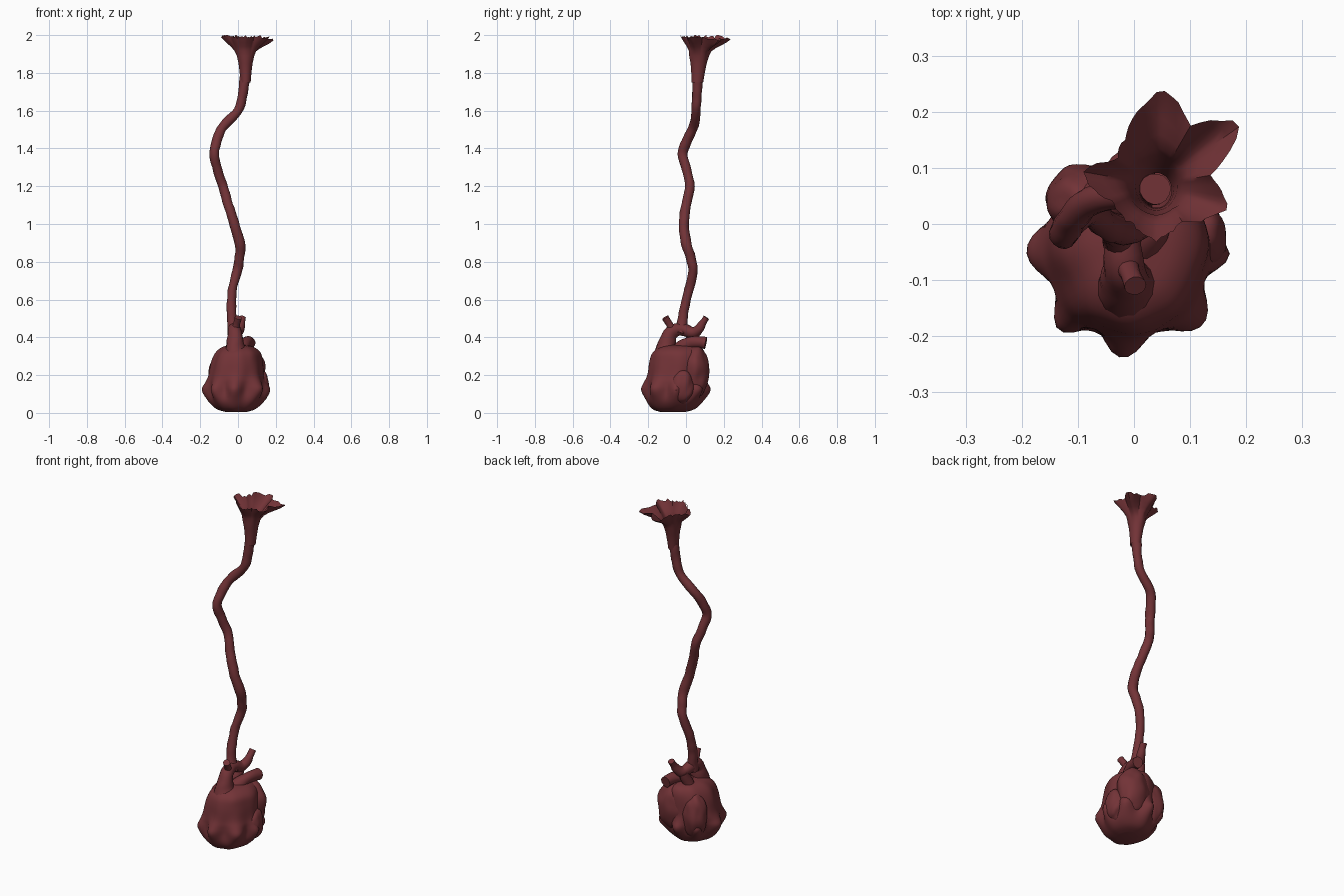
import bpy, bmesh, math, random
from mathutils import Vector, noise

if "Cube" in bpy.data.objects:
    bpy.data.objects.remove(bpy.data.objects["Cube"])

random.seed(4)
mat = bpy.data.materials.new("dark_red_flesh")
mat.diffuse_color = (0.17, 0.033, 0.038, 1)
mat.use_nodes = True
mat.node_tree.nodes["Principled BSDF"].inputs["Base Color"].default_value = mat.diffuse_color


def finish(name, bm):
    bmesh.ops.recalc_face_normals(bm, faces=bm.faces)
    me = bpy.data.meshes.new(name)
    bm.to_mesh(me)
    bm.free()
    me.materials.append(mat)
    ob = bpy.data.objects.new(name, me)
    bpy.context.collection.objects.link(ob)
    bpy.context.view_layer.objects.active = ob
    ob.select_set(True)
    bpy.ops.object.shade_smooth_by_angle(angle=math.radians(45))
    ob.select_set(False)
    return ob


def loft(name, rings, caps=(True, True)):
    bm = bmesh.new()
    vs = [[bm.verts.new(p) for p in r] for r in rings]
    n = len(vs[0])
    for a, b in zip(vs, vs[1:]):
        for i in range(n):
            j = (i + 1) % n
            bm.faces.new((a[i], a[j], b[j], b[i]))
    if caps[0]:
        bm.faces.new(vs[0][::-1])
    if caps[1]:
        bm.faces.new(vs[-1])
    return finish(name, bm)


def spline(rows, steps):
    """Catmull-Rom through rows of equal length."""
    rows = [Vector(r) for r in rows]
    out = []
    for i in range(len(rows) - 1):
        p0, p1, p2 = rows[max(i - 1, 0)], rows[i], rows[i + 1]
        p3 = rows[min(i + 2, len(rows) - 1)]
        for s in range(steps):
            t = s / steps
            out.append(0.5 * (2 * p1 + (p2 - p0) * t + (2 * p0 - 5 * p1 + 4 * p2 - p3) * t * t
                              + (3 * p1 - p0 - 3 * p2 + p3) * t ** 3))
    return out + [rows[-1]]


def tube(name, pts, steps=4, sides=14, bump=0.15):
    """Tube along x, y, z, radius rows, slightly lumpy."""
    path = spline(pts, steps)
    cs = [Vector(p[:3]) for p in path]
    rings, u = [], Vector((1, 0, 0))
    for k, c in enumerate(cs):
        t = (cs[min(k + 1, len(cs) - 1)] - cs[max(k - 1, 0)]).normalized()
        u = (u - t * u.dot(t)).normalized()
        v = t.cross(u)
        ring = []
        for i in range(sides):
            a = 2 * math.pi * i / sides
            d = u * math.cos(a) + v * math.sin(a)
            r = path[k][3] * (1 + bump * noise.noise((c + d * 0.03) * 22))
            ring.append(c + d * r)
        rings.append(ring)
    return loft(name, rings)


# Heart body: stacked rings (z, cx, cy, rx, ry) with a lobed skirt near the base
prof = [(.004, -.01, -.07, .05, .06), (.02, -.01, -.065, .10, .11), (.06, -.01, -.06, .14, .145),
        (.12, -.01, -.053, .163, .166), (.16, -.01, -.053, .157, .16), (.20, -.01, -.05, .145, .152),
        (.27, -.005, -.042, .132, .148), (.32, 0, -.038, .116, .135), (.35, 0, -.03, .08, .10),
        (.36, 0, -.03, .03, .04)]
rings = []
for z, cx, cy, rx, ry in spline(prof, 4):
    amp = 0.10 * math.exp(-((z - .12) / .045) ** 2) + .015
    ring = []
    for i in range(72):
        a = 2 * math.pi * i / 72
        c, s = math.cos(a), math.sin(a)
        w = 1 + amp * math.cos(8 * (a + math.pi / 2) + .5 * math.sin(3 * a))
        w += .05 * noise.noise(Vector((c * 2, s * 2, z * 9)))
        ring.append((cx + rx * c * w, cy + ry * s * w, z))
    rings.append(ring)
loft("heart_body", rings)


# Rear chambers: lumpy ellipsoids
def lobe(name, centre, radii):
    bm = bmesh.new()
    bmesh.ops.create_icosphere(bm, subdivisions=4, radius=1)
    for v in bm.verts:
        w = 1 + .10 * noise.noise(v.co * 1.8 + Vector(centre) * 9)
        v.co = Vector([c + r * q * w for c, r, q in zip(centre, radii, v.co)])
    finish(name, bm)


lobe("rear_right_chamber", (.045, .045, .22), (.095, .078, .135))
lobe("rear_left_chamber", (-.085, .04, .19), (.072, .066, .13))
lobe("side_lobe", (.115, -.02, .14), (.05, .06, .09))

# Vessels on top of the heart
tube("arched_vessel", [(-.01, -.105, .26, .085), (-.012, -.105, .32, .062), (-.015, -.10, .37, .046),
                       (-.015, -.085, .415, .039), (-.02, -.05, .44, .034), (-.02, -.01, .44, .032),
                       (-.005, .035, .425, .03), (.008, .065, .44, .026), (.018, .088, .475, .02),
                       (.022, .108, .505, .018)])
tube("front_branch", [(-.015, -.07, .43, .024), (-.008, -.085, .465, .019), (.002, -.11, .505, .019)])
tube("side_vessel", [(.0, -.06, .30, .045), (.015, -.03, .34, .04), (.04, .02, .37, .033),
                     (.055, .07, .375, .032), (.06, .105, .37, .033)])
tube("rear_vessel", [(-.03, .0, .32, .035), (-.02, .02, .37, .03), (-.01, .04, .42, .026)])

# Long winding stalk
tube("stalk", [(-.022, -.03, .42, .036), (-.03, -.02, .48, .028), (-.035, -.01, .55, .025),
               (-.03, .015, .65, .024), (-.005, .038, .75, .025), (.008, .025, .82, .026),
               (.01, 0, .90, .027), (-.02, -.012, 1.0, .027), (-.05, 0, 1.1, .026),
               (-.08, .02, 1.2, .025), (-.11, .003, 1.29, .025), (-.125, -.018, 1.37, .026),
               (-.11, .008, 1.45, .026), (-.075, .042, 1.52, .025), (.0, .052, 1.6, .025),
               (.025, .058, 1.69, .025), (.038, .062, 1.78, .028)], steps=5)

# Torn flare: petal radius by angle, opening upward with a ragged rim
petals = [(-160, .085), (-120, .085), (-90, .10), (-55, .08), (-18, .135), (10, .10), (37, .185),
          (60, .125), (87, .17), (120, .105), (148, .085), (171, .135), (200, .085)]


def reach(deg):
    deg = (deg + 160) % 360 - 160
    for (a, r), (b, s) in zip(petals, petals[1:]):
        if a <= deg <= b:
            t = (deg - a) / (b - a)
            return r + (s - r) * t
    return .085


N = 72
rag = [random.uniform(-.012, .006) for _ in range(N)]
stem = [(1.75, .027), (1.80, .031), (1.85, .037), (1.89, .046)]
rings = []
for z, r in stem:
    rings.append([(.04 + r * math.cos(2 * math.pi * i / N), .06 + (z - 1.75) * .07
                   + r * 1.15 * math.sin(2 * math.pi * i / N), z) for i in range(N)])
for z, f in [(1.915, .15), (1.935, .36), (1.952, .60), (1.968, .82), (1.984, 1)]:
    ring = []
    for i in range(N):
        a = 2 * math.pi * i / N
        R = reach(360 * i / N)
        r = .046 + (R - .046) * f
        droop = max(0, R - .12) * .45 * f
        edge = rag[i] if f == 1 else 0
        h = min(2.0, z + .012 * f + edge - droop)
        ring.append((.04 + (r + edge * .4) * math.cos(a), .07 + (r + edge * .4) * math.sin(a), h))
    rings.append(ring)
loft("torn_flare", rings, caps=(False, False))
